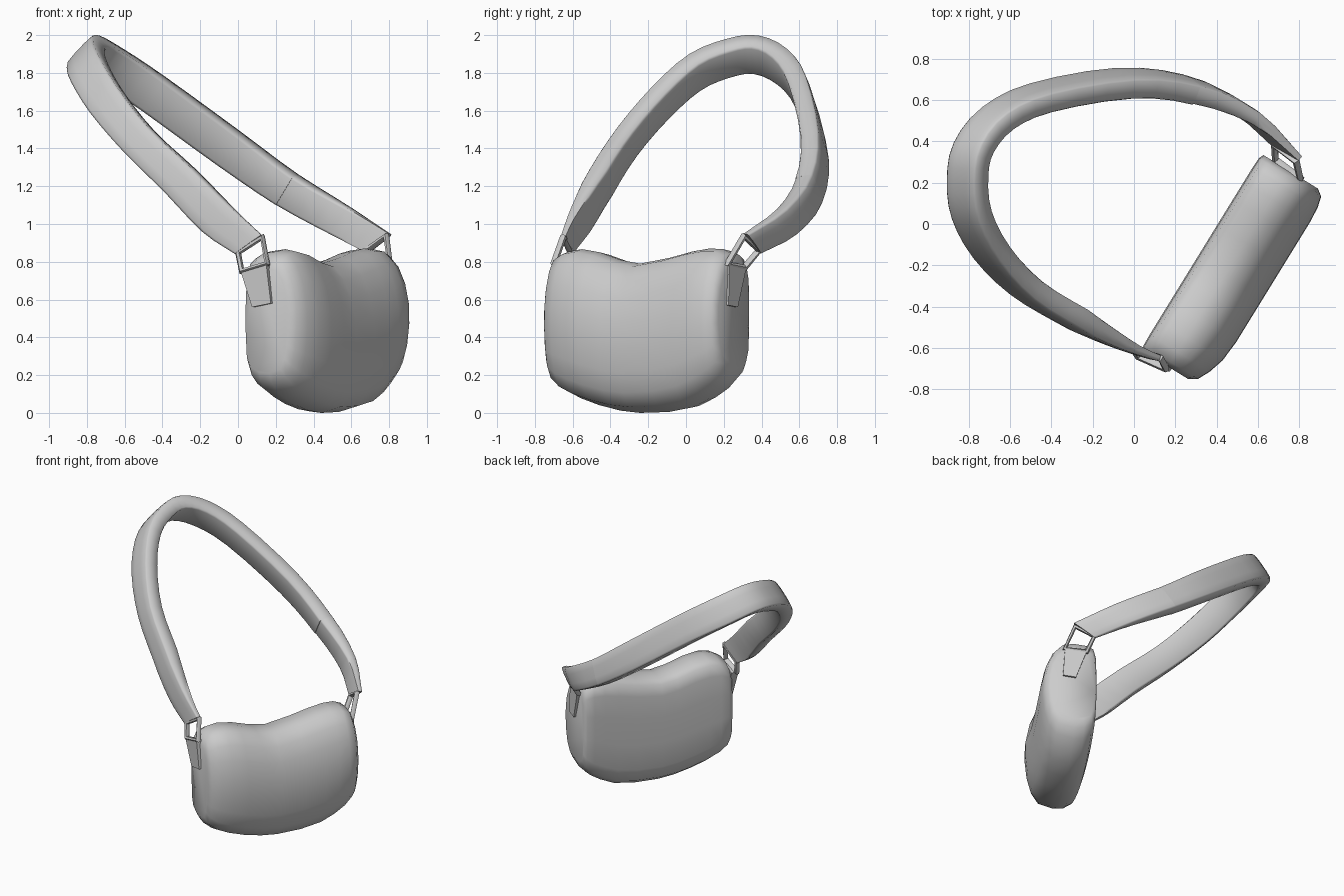
import bpy, bmesh, math
from mathutils import Vector

if "Cube" in bpy.data.objects:
    bpy.data.objects.remove(bpy.data.objects["Cube"])

grey = bpy.data.materials.new("soft_grey")
grey.diffuse_color = (0.6, 0.6, 0.6, 1)
grey.use_nodes = True
grey.node_tree.nodes["Principled BSDF"].inputs["Base Color"].default_value = grey.diffuse_color

CENTRE = Vector((0.492, -0.217, 0))
U = Vector((0.524, 0.851, 0)).normalized()   # along the bag
V = Vector((U.y, -U.x, 0))                   # towards the bag front


def finish(ob, angle):
    ob.data.materials.append(grey)
    bpy.ops.object.select_all(action='DESELECT')
    ob.select_set(True)
    bpy.context.view_layer.objects.active = ob
    bpy.ops.object.shade_smooth_by_angle(angle=math.radians(angle))


def loft(name, rings, angle):
    """Skin closed rings of equal length and cap both ends."""
    bm = bmesh.new()
    rows = [[bm.verts.new(p) for p in r] for r in rings]
    n = len(rows[0])
    for a, b in zip(rows, rows[1:]):
        for i in range(n):
            j = (i + 1) % n
            bm.faces.new((a[i], a[j], b[j], b[i]))
    bm.faces.new(rows[0])
    bm.faces.new(rows[-1])
    bmesh.ops.recalc_face_normals(bm, faces=bm.faces)
    me = bpy.data.meshes.new(name)
    bm.to_mesh(me)
    bm.free()
    ob = bpy.data.objects.new(name, me)
    bpy.context.collection.objects.link(ob)
    finish(ob, angle)
    return ob


def spline(pts, steps):
    """Catmull-Rom sampling of a list of vectors."""
    ext = [2 * pts[0] - pts[1]] + pts + [2 * pts[-1] - pts[-2]]
    out = []
    for k in range(len(pts) - 1):
        a, b, c, d = ext[k:k + 4]
        for s in range(steps):
            t = s / steps
            out.append(0.5 * (2 * b + (c - a) * t + (2 * a - 5 * b + 4 * c - d) * t * t
                              + (3 * b - a - 3 * c + d) * t ** 3))
    return out + [pts[-1]]


# Bag body: (position, bottom, top, back scale, front scale)
stations = [(-0.575, 0.21, 0.76, 0.94, 0.45), (-0.55, 0.16, 0.82, 0.99, 0.66),
            (-0.49, 0.11, 0.855, 1, 0.82), (-0.41, 0.075, 0.867, 1, 0.95),
            (-0.30, 0.04, 0.85, 1, 1), (-0.17, 0.012, 0.81, 1, 1),
            (-0.05, 0.0, 0.79, 1, 1), (0.13, 0.005, 0.82, 1, 1),
            (0.28, 0.03, 0.855, 1, 1), (0.38, 0.075, 0.87, 1, 1),
            (0.46, 0.125, 0.868, 1, 0.97), (0.515, 0.18, 0.845, 0.99, 0.9),
            (0.54, 0.24, 0.785, 0.93, 0.72)]
# Cross-section: (depth, height fraction), back up, over the top, front down
section = [(-0.10, 0.01), (-0.155, 0.06), (-0.18, 0.17), (-0.187, 0.4), (-0.187, 0.65),
           (-0.182, 0.85), (-0.165, 0.95), (-0.12, 0.985), (-0.03, 1.0), (0.05, 0.98),
           (0.115, 0.89), (0.16, 0.76), (0.186, 0.6), (0.189, 0.44), (0.174, 0.27),
           (0.145, 0.135), (0.09, 0.04), (-0.03, 0.0)]
rings = []
for s, lo, hi, kb, kf in stations:
    rings.append([CENTRE + U * s + V * (v * (kf if v > 0 else kb))
                  + Vector((0, 0, lo + (hi - lo) * t)) for v, t in section])
loft("bag_body", rings, 75)

# Strap path: centre point and width vector, front end to back end
path = [((0.06, -0.62, 0.89), (0.14, -0.04, 0.10)),
        ((-0.10, -0.55, 1.02), (0.15, -0.05, 0.13)),
        ((-0.30, -0.445, 1.225), (0.14, -0.04, 0.13)),
        ((-0.52, -0.31, 1.435), (0.13, -0.03, 0.13)),
        ((-0.69, -0.135, 1.64), (0.14, -0.02, 0.14)),
        ((-0.785, 0.045, 1.80), (0.14, -0.01, 0.15)),
        ((-0.805, 0.22, 1.875), (0.14, 0, 0.15)),
        ((-0.775, 0.37, 1.895), (0.14, -0.01, 0.15)),
        ((-0.66, 0.51, 1.83), (0.13, -0.03, 0.16)),
        ((-0.45, 0.61, 1.69), (0.12, -0.05, 0.16)),
        ((-0.05, 0.68, 1.40), (0.11, -0.06, 0.16)),
        ((0.26, 0.65, 1.18), (0.09, -0.06, 0.15)),
        ((0.54, 0.53, 1.015), (0.11, -0.06, 0.13)),
        ((0.735, 0.345, 0.90), (0.13, -0.07, 0.10))]
STEPS = 3
centres = spline([Vector(p) for p, w in path], STEPS)
widths = spline([Vector(w) for p, w in path], STEPS)
LAST = len(centres) - 1


def band(name, first, last, depth):
    """Padded ribbon with rounded edges; depth(i) is its inward thickness."""
    rings = []
    for i in range(first, last + 1):
        c, w = centres[i], widths[i]
        t = centres[min(i + 1, LAST)] - centres[max(i - 1, 0)]
        n = w.cross(t).normalized()
        f = min(1, 0.5 + 0.1 * min(i, LAST - i))
        hi, lo = 0.052 * f, -depth(i)
        mid = (hi + lo) / 2
        prof = [(-0.5, hi * 0.85), (-0.44, hi), (-0.2, hi + 0.004), (0.2, hi + 0.004),
                (0.44, hi), (0.5, hi * 0.85), (0.5, mid), (0.49, lo * 0.85), (0.42, lo),
                (-0.42, lo), (-0.49, lo * 0.85), (-0.5, mid)]
        rings.append([c + w * k + n * d for k, d in prof])
    return loft(name, rings, 70)


# Padded strap swelling out of the thin front end, and the plain back end
SEAM = 11 * STEPS
band("padded_strap", 0, SEAM, lambda i: 0.05 * min(1, max(0.1, (i - 1) / 5)))
band("strap_back_end", SEAM, LAST, lambda i: 0.04 * (LAST - i) / (LAST - SEAM) + 0.005)

# Buckle and tab corners at each end: strap left/right, tab left/right, tab lower right/left
ends = {"front": [(0.0, -0.61, 0.85), (0.13, -0.65, 0.93), (0.155, -0.70, 0.79),
                  (0.02, -0.64, 0.75), (0.18, -0.705, 0.58), (0.08, -0.655, 0.56)],
        "back": [(0.68, 0.385, 0.86), (0.785, 0.305, 0.935), (0.805, 0.22, 0.79),
                 (0.685, 0.31, 0.77), (0.82, 0.215, 0.57), (0.745, 0.265, 0.56)]}
for side, pts in ends.items():
    p = [Vector(q) for q in pts]
    out = U if side == "back" else -U

    # Wire buckle
    cu = bpy.data.curves.new(side + "_buckle", 'CURVE')
    cu.dimensions = '3D'
    cu.bevel_depth = 0.019
    cu.bevel_resolution = 1
    sp = cu.splines.new('POLY')
    sp.points.add(3)
    for point, q in zip(sp.points, p[:4]):
        point.co = (*q, 1)
    sp.use_cyclic_u = True
    ob = bpy.data.objects.new(side + "_buckle", cu)
    bpy.context.collection.objects.link(ob)
    bpy.ops.object.select_all(action='DESELECT')
    ob.select_set(True)
    bpy.context.view_layer.objects.active = ob
    bpy.ops.object.convert(target='MESH')
    finish(bpy.context.view_layer.objects.active, 50)

    # Tab sewn to the end of the bag
    quad = [p[3], p[2], p[4], p[5]]
    loft(side + "_tab", [[q - out * 0.04 for q in quad],
                         [q + out * 0.012 for q in quad]], 30)
